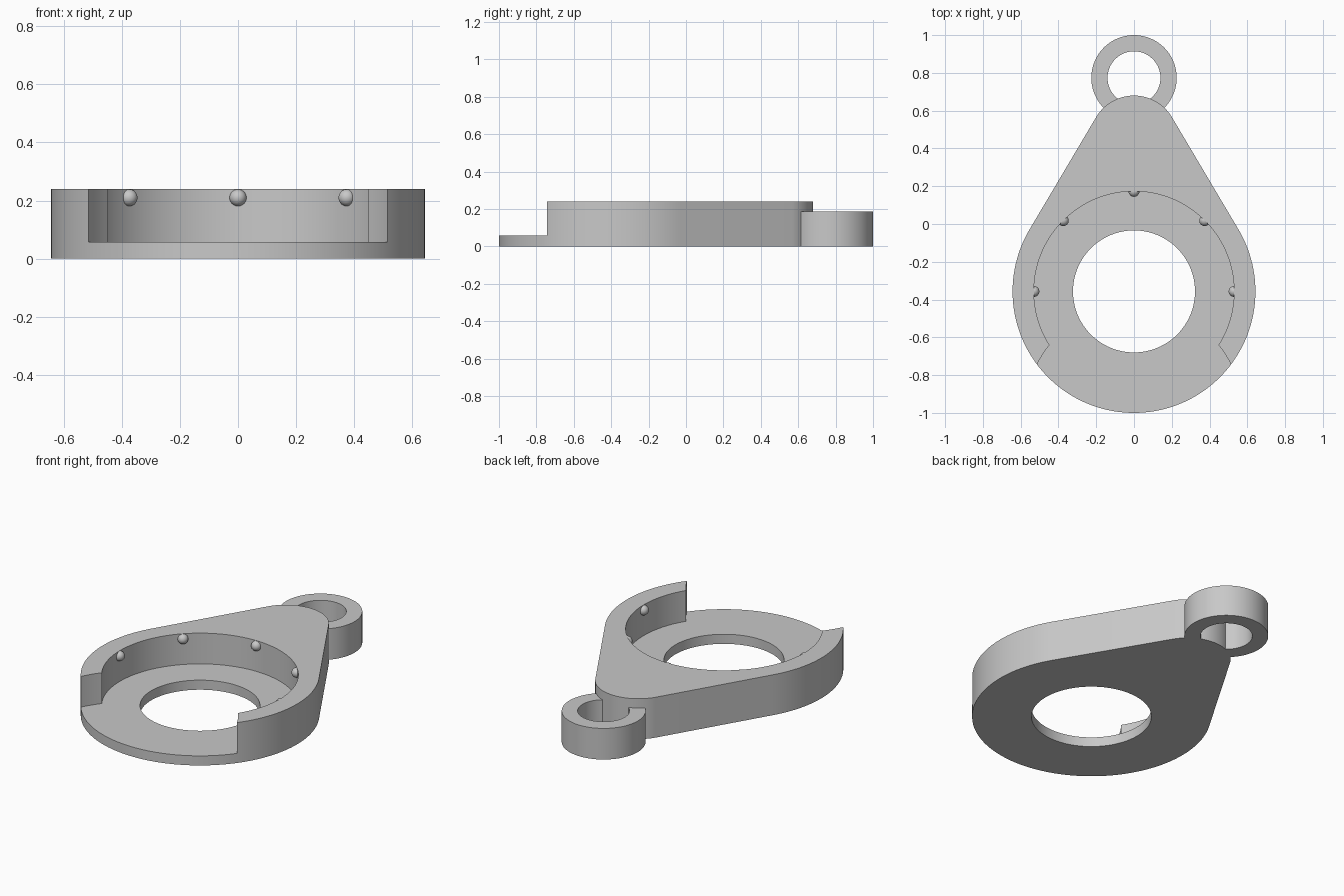
import bpy
import bmesh
from math import pi, sin, cos, asin, radians

cube = bpy.data.objects.get("Cube")
if cube:
    bpy.data.objects.remove(cube, do_unlink=True)

# Single grey finish
grey = bpy.data.materials.new("plain grey")
grey.use_nodes = True
colour = (0.58, 0.58, 0.58, 1)
grey.diffuse_color = colour
grey.node_tree.nodes["Principled BSDF"].inputs["Base Color"].default_value = colour

# Main dimensions
DISC_Y, DISC_R = -0.357, 0.643
TIP_Y, TIP_R = 0.447, 0.233
RING_Y = 0.774
FLOOR, TOP, RING_TOP = 0.057, 0.24, 0.185
RECESS_R = 0.53


def arc(cy, r, start, end, steps):
    """Points on an arc centred on the y axis, both ends included."""
    angles = [start + (end - start) * i / steps for i in range(steps + 1)]
    return [(r * cos(a), cy + r * sin(a)) for a in angles]


def prism(name, outline, z0, z1):
    """Extrude a closed outline between two heights."""
    bm = bmesh.new()
    base = bm.faces.new([bm.verts.new((x, y, z0)) for x, y in outline])
    result = bmesh.ops.extrude_face_region(bm, geom=[base])
    verts = [v for v in result["geom"] if isinstance(v, bmesh.types.BMVert)]
    bmesh.ops.translate(bm, verts=verts, vec=(0, 0, z1 - z0))
    bmesh.ops.recalc_face_normals(bm, faces=bm.faces)
    mesh = bpy.data.meshes.new(name)
    bm.to_mesh(mesh)
    bm.free()
    mesh.materials.append(grey)
    obj = bpy.data.objects.new(name, mesh)
    bpy.context.collection.objects.link(obj)
    return obj


def cylinder(name, cy, r, z0, z1, steps=128):
    return prism(name, arc(cy, r, 0, 2 * pi, steps)[:-1], z0, z1)


def combine(target, other, operation):
    """Apply a boolean and discard the helper."""
    mod = target.modifiers.new("cut", "BOOLEAN")
    mod.operation, mod.solver, mod.object = operation, "EXACT", other
    bpy.context.view_layer.objects.active = target
    bpy.ops.object.modifier_apply(modifier=mod.name)
    bpy.data.objects.remove(other, do_unlink=True)


def smooth(obj):
    bpy.ops.object.select_all(action="DESELECT")
    obj.select_set(True)
    bpy.context.view_layer.objects.active = obj
    bpy.ops.object.shade_smooth_by_angle(angle=radians(30))


# Teardrop body: large disc and small tip joined by tangent lines
tangent = asin((DISC_R - TIP_R) / (TIP_Y - DISC_Y))
outline = arc(TIP_Y, TIP_R, tangent, pi - tangent, 40)
outline += arc(DISC_Y, DISC_R, pi - tangent, 2 * pi + tangent, 110)
body = prism("holder_body", outline, 0, TOP)

# Round recess, curved front opening and through hole
combine(body, cylinder("recess_cutter", DISC_Y, RECESS_R, FLOOR, 0.5), "DIFFERENCE")
combine(body, cylinder("opening_cutter", -1, 0.574, FLOOR, 0.6), "DIFFERENCE")
combine(body, cylinder("hole_cutter", DISC_Y, 0.323, -0.2, 0.7), "DIFFERENCE")

# Hanging ring merged with the tip
ring = cylinder("hanging_ring", RING_Y, 0.226, 0, RING_TOP, 96)
combine(ring, cylinder("ring_hole_cutter", RING_Y, 0.14, -0.2, 0.5, 96), "DIFFERENCE")
combine(body, ring, "UNION")
smooth(body)

# Retaining bumps around the recess wall
for i in range(5):
    a = i * pi / 4
    bpy.ops.mesh.primitive_uv_sphere_add(
        segments=32, ring_count=16, radius=0.029,
        location=(RECESS_R * cos(a), DISC_Y + RECESS_R * sin(a), 0.21))
    bump = bpy.context.object
    bump.name = f"retaining_bump_{i + 1}"
    bump.data.materials.append(grey)
    smooth(bump)
